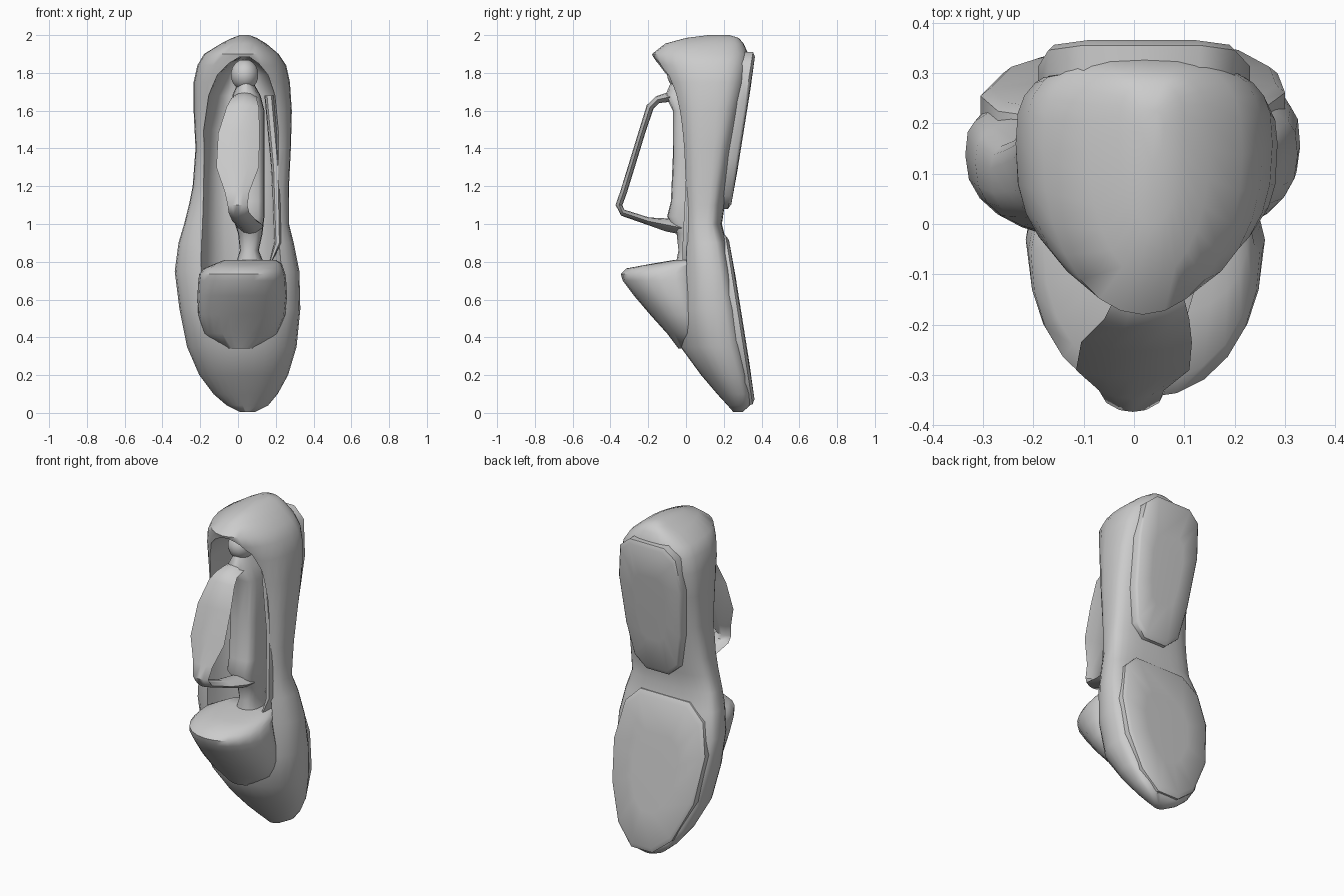
import bpy, bmesh, math
from mathutils import Vector


def shade(ob, angle=45):
    bpy.ops.object.select_all(action='DESELECT')
    ob.select_set(True)
    bpy.context.view_layer.objects.active = ob
    bpy.ops.object.shade_smooth_by_angle(angle=math.radians(angle))


def finish(bm, name, smooth=True):
    bmesh.ops.recalc_face_normals(bm, faces=bm.faces)
    me = bpy.data.meshes.new(name)
    bm.to_mesh(me)
    bm.free()
    ob = bpy.data.objects.new(name, me)
    bpy.context.collection.objects.link(ob)
    if smooth:
        shade(ob)
    return ob


def skin(bm, rings):
    vs = [[bm.verts.new(p) for p in r] for r in rings]
    n = len(vs[0])
    for a, b in zip(vs, vs[1:]):
        for i in range(n):
            j = (i + 1) % n
            bm.faces.new((a[i], a[j], b[j], b[i]))
    bm.faces.new(vs[0])
    bm.faces.new(vs[-1][::-1])


def loft(name, rows, count=24, smooth=True, wide_at=0.5):
    # rows: z, x0, x1, y_front, y_back, squareness of front and back
    # wide_at: how far back each section is widest
    rings = []
    for z, x0, x1, yf, yb, nf, nb in rows:
        ring = []
        yc = yf + (yb - yf) * wide_at
        for i in range(count):
            a = 2 * math.pi * i / count
            c, s = math.cos(a), math.sin(a)
            p = 2 / (nb if s > 0 else nf)
            h = abs(s) ** p
            ring.append(((x0 + x1) / 2 + (x1 - x0) / 2 * math.copysign(abs(c) ** p, c),
                         yc + (yb - yc) * h if s > 0 else yc - (yc - yf) * h, z))
        rings.append(ring)
    bm = bmesh.new()
    skin(bm, rings)
    return finish(bm, name, smooth)


def pad(name, outline, back, thick):
    # sole pad: outline in x/z, sloped along back(z), edge slightly bevelled
    cx = sum(p[0] for p in outline) / len(outline)
    cz = sum(p[1] for p in outline) / len(outline)
    rings = []
    for k, off in ((1, thick), (1, 0.018), (0.94, 0.004), (0.5, 0)):
        rings.append([(cx + (x - cx) * k, back(cz + (z - cz) * k) - off,
                       cz + (z - cz) * k) for x, z in outline])
    bm = bmesh.new()
    skin(bm, rings)
    return finish(bm, name)


# Hollow outer shell
shell = loft("shell", [
    (0.005, 0.01, 0.09, 0.25, 0.30, 2, 2),
    (0.04, -0.06, 0.16, 0.22, 0.34, 2, 3),
    (0.10, -0.13, 0.21, 0.165, 0.345, 2, 3),
    (0.20, -0.205, 0.265, 0.08, 0.335, 2, 3.3),
    (0.35, -0.27, 0.31, -0.03, 0.31, 2, 3.5),
    (0.55, -0.31, 0.33, -0.05, 0.28, 2.2, 3.5),
    (0.75, -0.335, 0.325, -0.04, 0.245, 2.3, 3.5),
    (0.90, -0.315, 0.295, -0.03, 0.215, 2.6, 3.5),
    (1.00, -0.285, 0.27, -0.02, 0.19, 3, 2.8),
    (1.10, -0.26, 0.27, -0.02, 0.205, 3.2, 2.6),
    (1.20, -0.24, 0.27, -0.02, 0.22, 3.5, 2.6),
    (1.40, -0.225, 0.28, -0.03, 0.255, 3.5, 2.6),
    (1.60, -0.235, 0.285, -0.06, 0.295, 3, 2.8),
    (1.75, -0.235, 0.275, -0.11, 0.325, 2.5, 3),
    (1.84, -0.215, 0.255, -0.155, 0.335, 2.2, 3),
    (1.90, -0.18, 0.215, -0.18, 0.33, 2, 3),
    (1.955, -0.09, 0.15, -0.11, 0.305, 2, 3),
    (1.985, -0.03, 0.10, 0.00, 0.28, 2, 3),
    (2.0, 0.01, 0.06, 0.12, 0.23, 2, 2)], 28, False, 0.62)

# Cavity opening to the front
cavity = loft("cavity_cutter", [
    (0.60, -0.19, 0.22, -0.7, 0.17, 8, 3),
    (0.80, -0.215, 0.25, -0.7, 0.16, 8, 3),
    (1.00, -0.215, 0.24, -0.7, 0.13, 8, 3),
    (1.25, -0.205, 0.235, -0.7, 0.15, 8, 3),
    (1.50, -0.195, 0.225, -0.7, 0.19, 8, 3),
    (1.68, -0.16, 0.20, -0.7, 0.23, 8, 3),
    (1.79, -0.11, 0.16, -0.7, 0.24, 8, 3),
    (1.85, -0.05, 0.11, -0.7, 0.22, 8, 3),
    (1.885, 0.01, 0.06, -0.7, 0.18, 8, 3)], 28, False)
mod = shell.modifiers.new("hollow", 'BOOLEAN')
mod.operation, mod.object, mod.solver = 'DIFFERENCE', cavity, 'EXACT'
bpy.context.view_layer.objects.active = shell
bpy.ops.object.modifier_apply(modifier="hollow")
bpy.data.objects.remove(cavity)
shade(shell)

# Pads on the back
pad("heel_pad", [(-0.10, 1.91), (0.13, 1.91), (0.20, 1.85), (0.23, 1.65), (0.215, 1.35),
                 (0.18, 1.15), (0.11, 1.08), (-0.04, 1.08), (-0.12, 1.15),
                 (-0.16, 1.35), (-0.19, 1.65), (-0.17, 1.85)],
    lambda z: 0.24 + (z - 1.08) * 0.16, 0.07)
pad("front_pad", [(-0.02, 0.045), (0.12, 0.045), (0.22, 0.16), (0.285, 0.38), (0.30, 0.62),
                  (0.25, 0.85), (0.16, 0.94), (-0.17, 0.94), (-0.27, 0.85),
                  (-0.305, 0.66), (-0.26, 0.38), (-0.14, 0.14)],
    lambda z: 0.37 - (z - 0.05) * 0.16, 0.07)

# Bulging front block below the opening
loft("front_block", [
    (0.34, -0.08, 0.11, -0.04, 0.1, 2, 2),
    (0.42, -0.18, 0.21, -0.10, 0.1, 2, 2),
    (0.52, -0.21, 0.25, -0.19, 0.1, 2, 2),
    (0.62, -0.215, 0.26, -0.275, 0.1, 2, 2),
    (0.70, -0.21, 0.255, -0.335, 0.1, 2.1, 2),
    (0.735, -0.205, 0.25, -0.345, 0.1, 2.1, 2),
    (0.765, -0.18, 0.24, -0.315, 0.1, 2.1, 2),
    (0.79, -0.12, 0.23, -0.18, 0.1, 2.3, 2),
    (0.81, -0.07, 0.20, -0.06, 0.08, 2.5, 2)], 24, True, 0.65)

# Inner column and knob
loft("column", [
    (0.76, -0.02, 0.15, -0.06, 0.14, 2.5, 3),
    (0.86, 0.01, 0.11, -0.04, 0.14, 2.5, 3),
    (0.95, 0.00, 0.13, -0.05, 0.15, 3, 3),
    (1.04, -0.03, 0.14, -0.10, 0.16, 4, 4),
    (1.12, -0.03, 0.14, -0.08, 0.17, 4, 4),
    (1.35, -0.03, 0.14, -0.07, 0.19, 4, 4),
    (1.60, -0.03, 0.14, -0.07, 0.21, 4, 4),
    (1.68, -0.03, 0.12, -0.11, 0.21, 3, 3),
    (1.75, 0.0, 0.08, -0.08, 0.18, 2, 2)], 16)
bm = bmesh.new()
bmesh.ops.create_uvsphere(bm, u_segments=14, v_segments=9, radius=0.075)
for v in bm.verts:
    v.co = Vector((v.co.x + 0.035, v.co.y * 1.2 - 0.01, v.co.z * 1.1 + 1.79))
finish(bm, "knob")

# Looped strap in front of the column: y, z, x0, x1, half thickness
path = [(-0.03, 1.68, -0.02, 0.10, .025), (-0.10, 1.67, -0.03, 0.10, .025),
        (-0.15, 1.658, -0.04, 0.10, .02), (-0.19, 1.62, -0.06, 0.11, .02),
        (-0.235, 1.48, -0.105, 0.115, .018), (-0.29, 1.30, -0.115, 0.11, .018),
        (-0.33, 1.17, -0.07, 0.06, .018), (-0.355, 1.10, -0.055, 0.05, .018),
        (-0.335, 1.06, -0.05, 0.06, .018), (-0.20, 1.015, -0.03, 0.10, .02),
        (-0.10, 0.995, -0.01, 0.13, .035), (0.0, 0.975, 0.0, 0.13, .035)]
rings = []
for i, (y, z, x0, x1, h) in enumerate(path):
    a, b = path[max(i - 1, 0)], path[min(i + 1, len(path) - 1)]
    t = Vector((b[0] - a[0], b[1] - a[1])).normalized() * h
    ring = []
    for u, w in ((0, 0), (.25, .8), (.5, 1), (.75, .8), (1, 0), (.75, -.8), (.5, -1), (.25, -.8)):
        ring.append((x0 + (x1 - x0) * u, y - t.y * w, z + t.x * w))
    rings.append(ring)
bm = bmesh.new()
skin(bm, rings)
finish(bm, "strap")

# Inner side flap along the right rim
loft("side_flap", [
    (0.80, 0.165, 0.18, -0.02, 0.10, 3, 3),
    (0.90, 0.19, 0.23, -0.02, 0.13, 3, 3),
    (1.30, 0.175, 0.225, 0.0, 0.14, 3, 3),
    (1.68, 0.14, 0.19, 0.0, 0.17, 3, 3)], 10)
